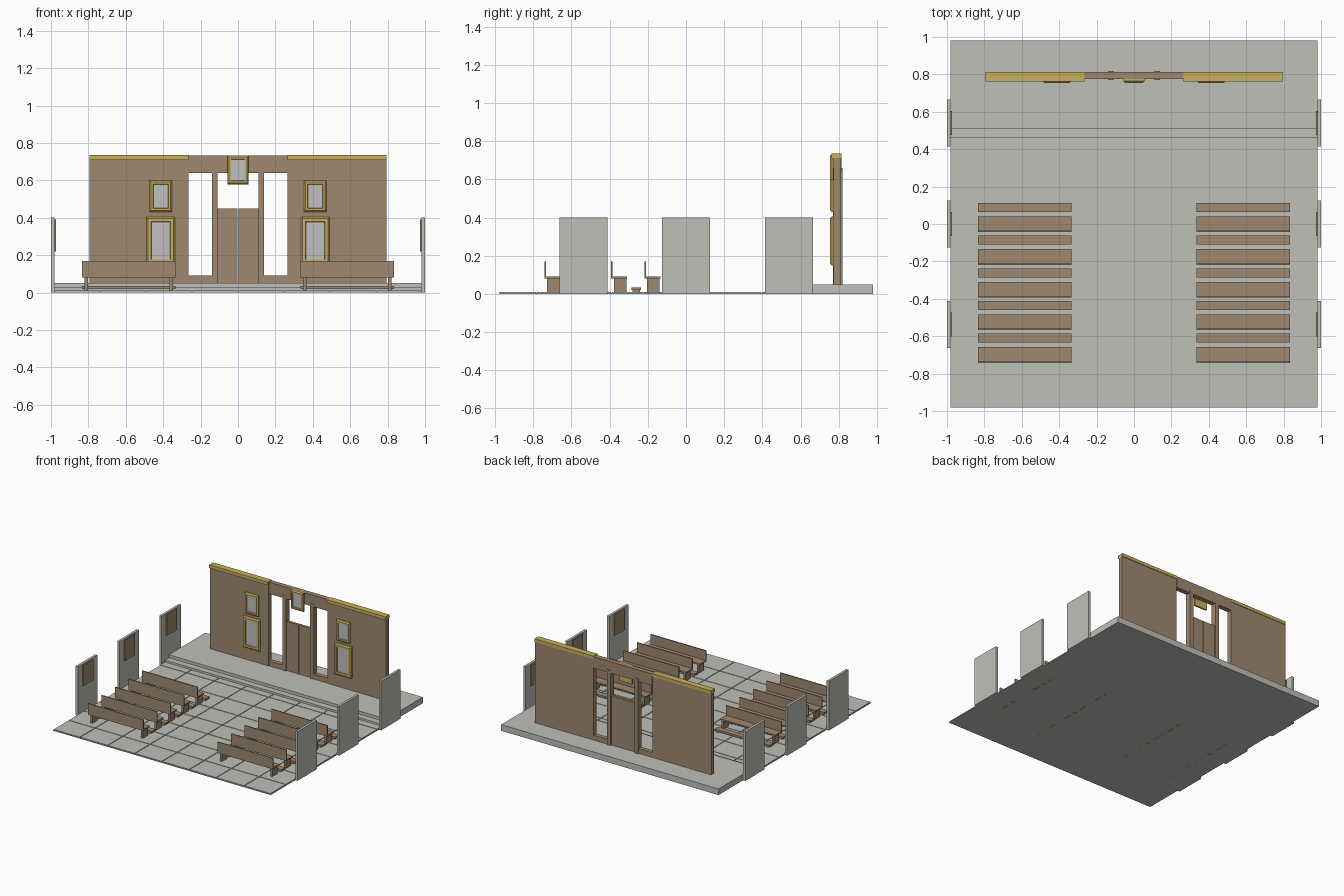
import bpy, bmesh

if "Cube" in bpy.data.objects:
    bpy.data.objects.remove(bpy.data.objects["Cube"])

def material(name, rgb):
    m = bpy.data.materials.new(name)
    m.diffuse_color = (*rgb, 1)
    m.use_nodes = True
    m.node_tree.nodes["Principled BSDF"].inputs["Base Color"].default_value = m.diffuse_color
    return m

STONE = material("pale_stone", (0.53, 0.53, 0.49))
WOOD = material("brown_wood", (0.35, 0.25, 0.16))
GOLD = material("gold", (0.58, 0.44, 0.11))
PANEL = material("pale_panel", (0.53, 0.53, 0.53))

def add_box(bm, x0, x1, y0, y1, z0, z1):
    v = [bm.verts.new((x, y, z)) for z in (z0, z1)
         for x, y in ((x0, y0), (x1, y0), (x1, y1), (x0, y1))]
    for f in ((3, 2, 1, 0), (4, 5, 6, 7), (0, 1, 5, 4), (1, 2, 6, 5), (2, 3, 7, 6), (3, 0, 4, 7)):
        bm.faces.new([v[i] for i in f])

def finish(name, bm, *mats):
    bm.normal_update()
    me = bpy.data.meshes.new(name)
    bm.to_mesh(me)
    bm.free()
    for m in mats:
        me.materials.append(m)
    ob = bpy.data.objects.new(name, me)
    bpy.context.collection.objects.link(ob)
    return ob

def boxes(name, mat, *dims):
    bm = bmesh.new()
    for d in dims:
        add_box(bm, *d)
    return finish(name, bm, mat)

def both(x0, x1, *rest):
    """The same box on the right and mirrored to the left."""
    return [(x0, x1, *rest), (-x1, -x0, *rest)]

# Floor slab with separate tiles on top
boxes("floor_slab", STONE, (-0.98, 0.98, -0.98, 0.46, 0, 0.006))
xs = [-0.98, -0.74, -0.49, -0.245, 0, 0.245, 0.49, 0.74, 0.98]
ys = [-0.98, -0.783, -0.585, -0.39, -0.2, 0, 0.2, 0.395, 0.46]
g = 0.003
boxes("floor_tiles", STONE, *[(a + g, b - g, c + g, d - g, 0.006, 0.011)
      for a, b in zip(xs, xs[1:]) for c, d in zip(ys, ys[1:])])

# Raised platform and its step
boxes("step", STONE, (-0.98, 0.98, 0.46, 0.51, 0, 0.026))
boxes("platform", STONE, (-0.98, 0.98, 0.51, 0.98, 0, 0.05))

# Side wall slabs, each with a wooden plaque inside
for i, y in enumerate((-0.537, 0, 0.54)):
    boxes(f"side_slab_{i}", STONE, *both(0.98, 1.0, y - 0.125, y + 0.125, 0, 0.4))
    boxes(f"side_plaque_{i}", WOOD, *both(0.973, 0.98, y - 0.065, y + 0.065, 0.22, 0.39))

# Screen wall, lintel, sills, posts and door leaves
boxes("screen_wall", WOOD, *both(0.265, 0.795, 0.772, 0.81, 0.05, 0.712))
boxes("screen_lintel", WOOD, (-0.265, 0.265, 0.775, 0.814, 0.638, 0.732))
boxes("screen_sills", WOOD, *both(0.14, 0.265, 0.775, 0.81, 0.05, 0.09))
boxes("door_posts", WOOD, *both(0.109, 0.14, 0.771, 0.819, 0.05, 0.66))
boxes("door_leaves", WOOD, *both(0.0015, 0.109, 0.783, 0.805, 0.05, 0.45))
boxes("gold_cornice", GOLD, *both(0.265, 0.795, 0.763, 0.814, 0.71, 0.736))

# Framed pictures: sloped gold rim around a recessed panel
def framed_picture(name, x0, x1, z0, z1, margin, back):
    bm = bmesh.new()
    add_box(bm, x0, x1, 0.764, back, z0, z1)
    bm.normal_update()
    face = min(bm.faces, key=lambda f: f.calc_center_median().y)
    for thick, depth in ((0.012, 0.009), (margin - 0.014, 0), (0.002, -0.008)):
        bmesh.ops.inset_region(bm, faces=[face], thickness=thick, depth=depth)
    face.material_index = 1
    finish(name, bm, GOLD, PANEL)

for s, side in ((-1, "left"), (1, "right")):
    c = s * 0.413
    framed_picture(f"small_picture_{side}", c - 0.061, c + 0.061, 0.43, 0.6, 0.031, 0.774)
    framed_picture(f"large_picture_{side}", c - 0.077, c + 0.077, 0.15, 0.405, 0.038, 0.774)
framed_picture("centre_picture", -0.057, 0.057, 0.578, 0.732, 0.029, 0.777)

# Benches and kneelers in five rows on both sides of the aisle
for i in range(5):
    y = -0.742 + 0.1745 * i
    boxes(f"bench_seat_{i}", WOOD, *both(0.335, 0.835, y + 0.008, y + 0.084, 0.08, 0.091))
    boxes(f"bench_back_{i}", WOOD, *both(0.335, 0.835, y, y + 0.009, 0.08, 0.17))
    boxes(f"bench_legs_{i}", WOOD,
          *both(0.347, 0.365, y + 0.015, y + 0.08, 0, 0.08),
          *both(0.802, 0.82, y + 0.015, y + 0.08, 0, 0.08))
    k = y + 0.108
    boxes(f"kneeler_{i}", WOOD, *both(0.335, 0.835, k, k + 0.048, 0.02, 0.035),
          *both(0.347, 0.365, k + 0.004, k + 0.044, 0, 0.02),
          *both(0.802, 0.82, k + 0.004, k + 0.044, 0, 0.02))
